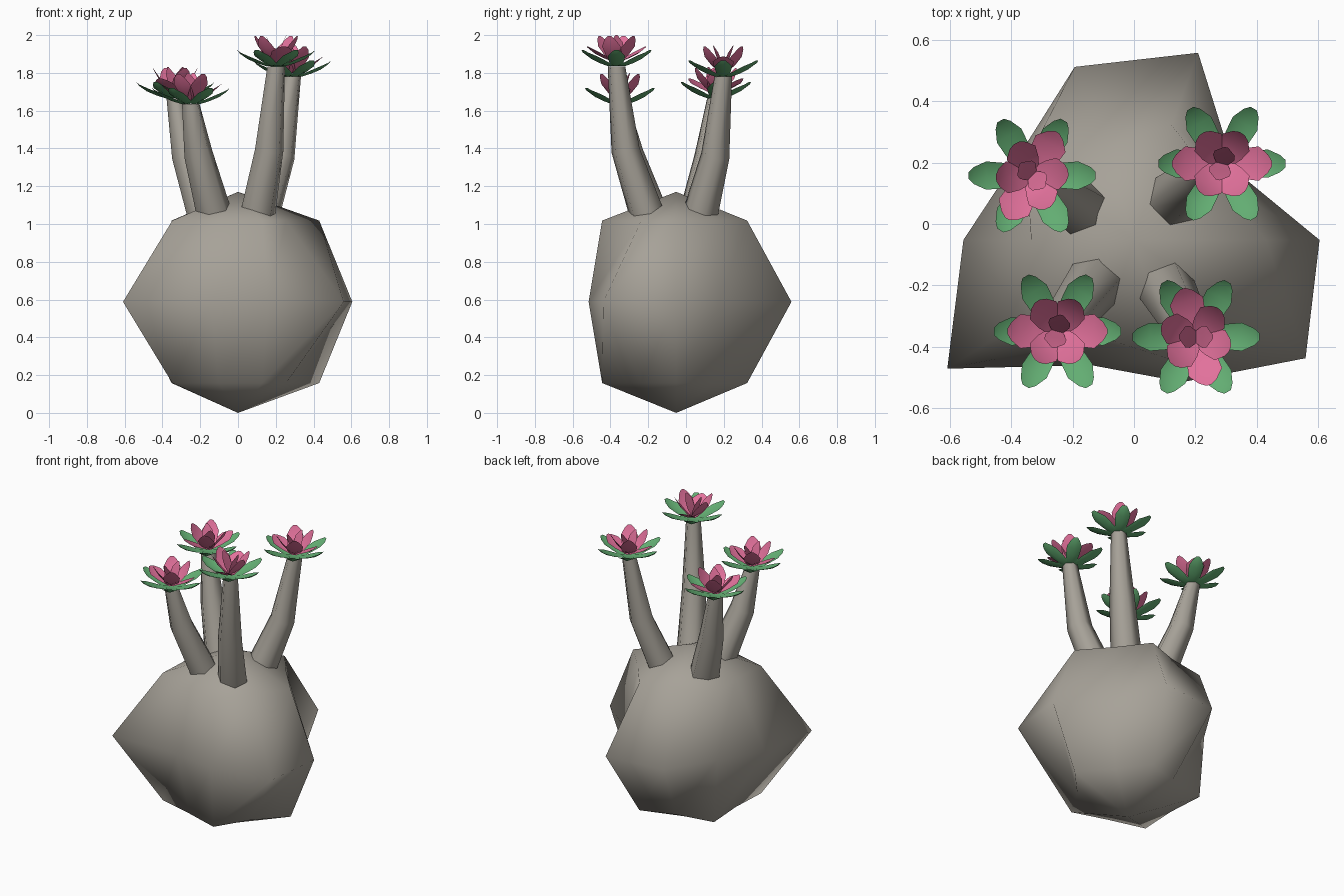
import bpy, math
from mathutils import Vector, Matrix

if "Cube" in bpy.data.objects:
    bpy.data.objects.remove(bpy.data.objects["Cube"])


def material(name, rgb):
    m = bpy.data.materials.new(name)
    m.diffuse_color = (*rgb, 1)
    m.use_nodes = True
    m.node_tree.nodes["Principled BSDF"].inputs["Base Color"].default_value = m.diffuse_color
    return m


BARK = material("taupe bark", (0.385, 0.36, 0.315))
GREEN = material("leaf green", (0.125, 0.42, 0.17))
PINK = material("petal pink", (0.76, 0.165, 0.33))


def make_object(name, verts, faces, mat, angle):
    me = bpy.data.meshes.new(name)
    me.from_pydata(verts, [], faces)
    me.materials.append(mat)
    ob = bpy.data.objects.new(name, me)
    bpy.context.collection.objects.link(ob)
    bpy.ops.object.select_all(action='DESELECT')
    bpy.context.view_layer.objects.active = ob
    ob.select_set(True)
    bpy.ops.object.shade_smooth_by_angle(angle=math.radians(angle))
    return ob


def bridge(rings, n):
    # quads between consecutive closed rings of n vertices
    return [(a * n + i, a * n + (i + 1) % n, (a + 1) * n + (i + 1) % n, (a + 1) * n + i)
            for a in range(rings - 1) for i in range(n)]


# swollen trunk: ten-sided, with five blunt corners above and below the equator
equator = [0.595, 0.40, 0.665, 0.615, 0.465, 0.547, 0.74, 0.445, 0.505, 0.68]
shoulder = [0.43, 0.325, 0.395, 0.315, 0.435, 0.335, 0.43, 0.335, 0.412, 0.315]
verts = []
for z, radii, sx, sy in ((0.158, shoulder, 1, 1), (0.588, equator, 1.017, 0.965),
                         (1.018, shoulder, 1, 1)):
    for i, r in enumerate(radii):
        a = math.radians(36 * i)
        verts.append((r * sx * math.cos(a), r * sy * math.sin(a) - 0.052, z))
verts += [(0, -0.052, 0), (0, -0.052, 1.17)]
faces = bridge(3, 10)
for i in range(10):
    j = (i + 1) % 10
    faces += [(30, j, i), (31, 20 + i, 20 + j)]
make_object("swollen_trunk", verts, faces, BARK, 180)


# tapered six-sided branch through three centres
def branch(name, base, mid, top):
    pts = [Vector(p) for p in (base, mid, top)]
    dirs = [pts[1] - pts[0], pts[2] - pts[0], Vector((0, 0, 1))]
    verts = []
    for p, d, r in zip(pts, dirs, (0.097, 0.078, 0.048)):
        q = Vector((0, 0, 1)).rotation_difference(d.normalized())
        for i in range(6):
            a = math.radians(60 * i + 15)
            verts.append(p + q @ Vector((r * math.cos(a), r * math.sin(a), 0)))
    faces = bridge(3, 6) + [tuple(range(5, -1, -1)), tuple(range(12, 18))]
    make_object(name, verts, faces, BARK, 65)


# whorl of blades; each row is (distance out, height, half width, keel drop)
def whorl(name, centre, rows, angles, mat):
    verts, faces = [], []
    for deg in angles:
        rot = Matrix.Rotation(math.radians(deg), 3, 'Z')
        start = len(verts)
        for r, z, w, keel in rows:
            for side in (-1, 0, 1):
                drop = keel if side == 0 else 0
                verts.append(Vector(centre) + rot @ Vector((r, side * w, z - drop)))
        for a in range(len(rows) - 1):
            for i in range(2):
                b = start + a * 3 + i
                faces.append((b, b + 3, b + 4, b + 1))
    make_object(name, verts, faces, mat, 75)


LEAF = [(0.0, 0.004, 0.03, 0.0), (0.05, 0.012, 0.034, 0.012), (0.10, 0.034, 0.042, 0.018),
        (0.15, 0.055, 0.046, 0.018), (0.19, 0.073, 0.028, 0.008), (0.207, 0.086, 0.012, 0.0)]
OUTER = [(0.0, 0.02, 0.025, 0.0), (0.07, 0.055, 0.05, 0.012), (0.12, 0.08, 0.056, 0.012),
         (0.15, 0.098, 0.03, 0.004), (0.163, 0.106, 0.008, 0.0)]
UPPER = [(0.0, 0.02, 0.025, 0.0), (0.045, 0.06, 0.045, 0.01), (0.083, 0.105, 0.052, 0.01),
         (0.108, 0.142, 0.03, 0.004), (0.118, 0.16, 0.01, 0.0)]
INNER = [(0.0, 0.03, 0.02, 0.0), (0.02, 0.085, 0.036, 0.004), (0.035, 0.125, 0.034, 0.004),
         (0.055, 0.165, 0.006, 0.0)]

# four flowering branches: base, mid, top, flower turn
plants = {
    "front_left": ((-0.12, -0.18, 1.03), (-0.21, -0.30, 1.37), (-0.25, -0.35, 1.635), 0),
    "front_right": ((0.10, -0.20, 1.03), (0.165, -0.32, 1.39), (0.202, -0.368, 1.835), -75),
    "back_left": ((-0.17, 0.05, 1.03), (-0.275, 0.12, 1.36), (-0.332, 0.158, 1.665), 60),
    "back_right": ((0.12, 0.07, 1.03), (0.225, 0.155, 1.36), (0.287, 0.197, 1.78), 0),
}
for name, (base, mid, top, turn) in plants.items():
    branch(name + "_branch", base, mid, top)
    whorl(name + "_leaves", top, LEAF, range(0, 360, 60), GREEN)
    whorl(name + "_outer_petals", top, OUTER, (turn, turn + 180), PINK)
    whorl(name + "_upper_petals", top, UPPER,
          [turn + a for a in (56, 124, 236, 304)], PINK)
    whorl(name + "_inner_petals", top, INNER, (turn + 75, turn + 255), PINK)
